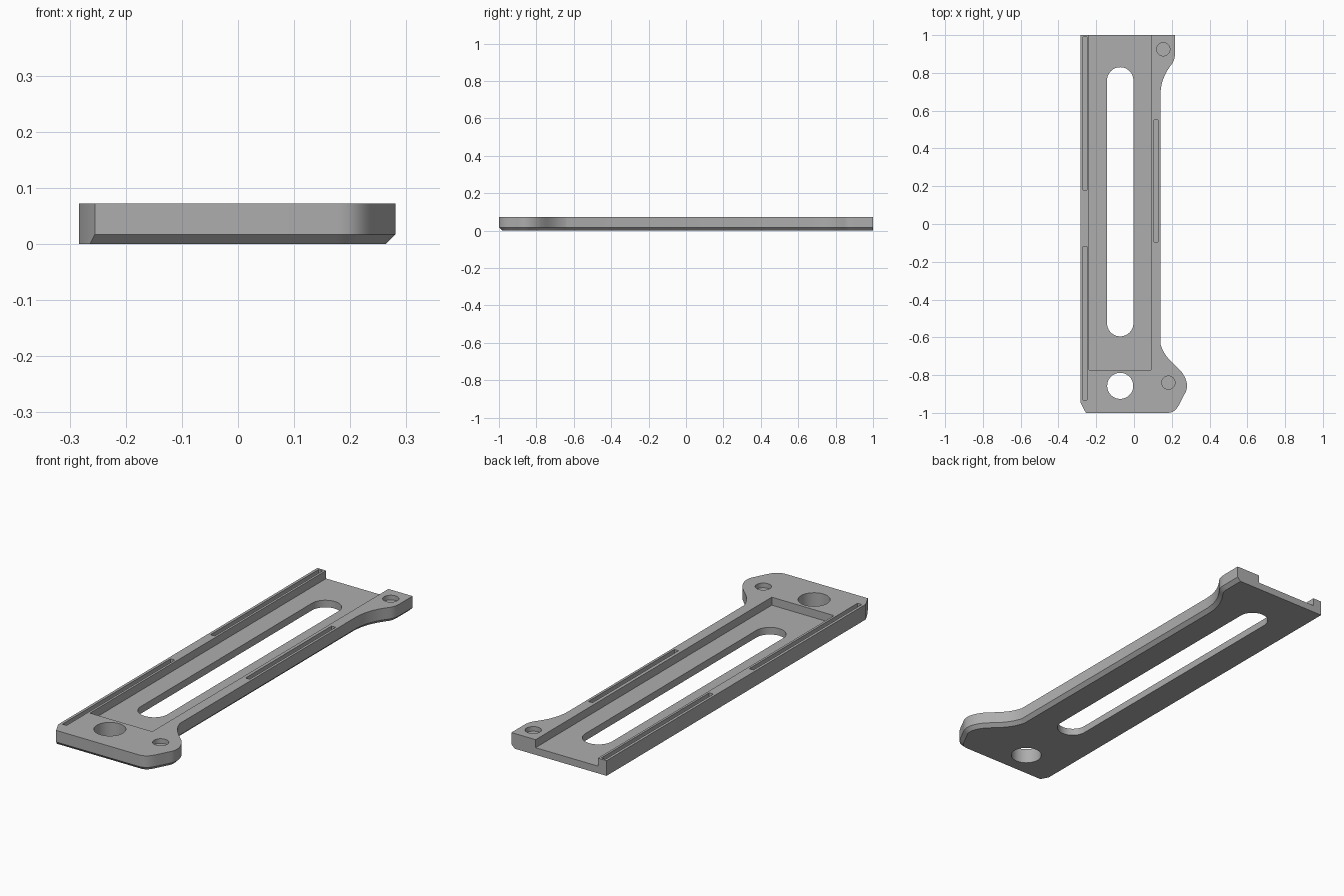
import bpy
import bmesh
from math import pi, cos, sin
from mathutils import Vector
from mathutils.geometry import interpolate_bezier

cube = bpy.data.objects.get("Cube")
if cube:
    bpy.data.objects.remove(cube, do_unlink=True)

HEIGHT, CHAMFER, FLOOR = 0.072, 0.017, 0.034

grey = bpy.data.materials.new("plain grey")
grey.use_nodes = True
grey.diffuse_color = (0.42, 0.42, 0.42, 1)
grey.node_tree.nodes["Principled BSDF"].inputs["Base Color"].default_value = grey.diffuse_color


def loft(name, rings):
    """Closed solid through a stack of equal-length rings of 3D points."""
    bm = bmesh.new()
    loops = [[bm.verts.new(p) for p in ring] for ring in rings]
    n = len(loops[0])
    for low, high in zip(loops, loops[1:]):
        for i in range(n):
            j = (i + 1) % n
            bm.faces.new((low[i], low[j], high[j], high[i]))
    bm.faces.new(loops[0][::-1])
    bm.faces.new(loops[-1])
    bmesh.ops.recalc_face_normals(bm, faces=bm.faces)
    mesh = bpy.data.meshes.new(name)
    bm.to_mesh(mesh)
    bm.free()
    mesh.materials.append(grey)
    obj = bpy.data.objects.new(name, mesh)
    bpy.context.collection.objects.link(obj)
    return obj


def at_height(points, z):
    return [(p[0], p[1], z) for p in points]


def curve(a, b, c, d, steps=12):
    pts = [Vector((*p, 0)) for p in (a, b, c, d)]
    return [p.to_2d() for p in interpolate_bezier(*pts, steps)]


def inset(points, distances):
    """Move each edge inward by its own distance (counter-clockwise outline)."""
    result = []
    n = len(points)
    normals = []
    for i in range(n):
        e = (points[(i + 1) % n] - points[i]).normalized()
        normals.append(Vector((-e.y, e.x)))
    for i in range(n):
        a, b = normals[i - 1], normals[i]
        da, db = distances[i - 1], distances[i]
        det = a.x * b.y - a.y * b.x
        if abs(det) < 1e-4:
            move = b * db
        else:
            move = Vector((da * b.y - db * a.y, a.x * db - b.x * da)) / det
        result.append(points[i] + move)
    return result


# Plate outline, counter-clockwise from the front left corner
right_side = [Vector((-0.255, -1))]
right_side += curve((0.175, -1), (0.215, -1), (0.23, -0.975), (0.245, -0.945))
right_side += curve((0.268, -0.9), (0.295, -0.86), (0.275, -0.81), (0.245, -0.775))
right_side += curve((0.225, -0.755), (0.18, -0.715), (0.155, -0.685), (0.14, -0.635))
right_side += curve((0.14, 0.68), (0.14, 0.75), (0.165, 0.8), (0.195, 0.84))
right_side += curve((0.203, 0.851), (0.212, 0.865), (0.217, 0.88), (0.217, 0.905), 6)
right_side += [Vector((0.217, 1))]
outline = right_side + [Vector((-0.283, 1)), Vector((-0.283, -0.945))]

# Only the front and right lower edges are chamfered
bevels = [CHAMFER] * (len(right_side) - 1) + [0] * 3
plate = loft("mounting_plate", [
    at_height(inset(outline, bevels), 0),
    at_height(outline, CHAMFER),
    at_height(outline, HEIGHT)])


def cut(points, bottom, top=0.1):
    cutter = loft("cutter", [at_height(points, bottom), at_height(points, top)])
    cutter.hide_render = True
    mod = plate.modifiers.new("cut", "BOOLEAN")
    mod.operation = "DIFFERENCE"
    mod.solver = "EXACT"
    mod.object = cutter
    bpy.context.view_layer.objects.active = plate
    bpy.ops.object.modifier_apply(modifier=mod.name)
    bpy.data.objects.remove(cutter, do_unlink=True)


def box(x0, x1, y0, y1):
    return [(x0, y0), (x1, y0), (x1, y1), (x0, y1)]


def capsule(x, y0, y1, r, steps=24):
    """Round-ended slot; a plain circle when y0 equals y1."""
    ends = [(y1, 0), (y0, pi)]
    pts = []
    for y, start in ends:
        for i in range(steps + (y0 != y1)):
            t = start + pi * i / steps
            pts.append((x + r * cos(t), y + r * sin(t)))
    return pts


# Long pocket, open at the back
cut(box(-0.237, 0.09, -0.772, 1.1), FLOOR)
# Through slot and through hole
cut(capsule(-0.073, -0.525, 0.76, 0.07), -0.1)
cut(capsule(-0.073, -0.857, -0.857, 0.069), -0.1)
# Blind round holes in the two ears
for x, y in ((0.155, 0.925), (0.182, -0.84)):
    cut(capsule(x, y, y, 0.035), HEIGHT - 0.022)
# Narrow grooves along the rails
for x, y0, y1 in ((-0.259, 0.18, 0.99), (-0.259, -0.933, -0.12), (0.117, -0.095, 0.55)):
    cut(box(x - 0.011, x + 0.011, y0, y1), HEIGHT - 0.022)

bpy.ops.object.select_all(action="DESELECT")
plate.select_set(True)
bpy.context.view_layer.objects.active = plate
bpy.ops.object.shade_smooth_by_angle(angle=pi / 6)
